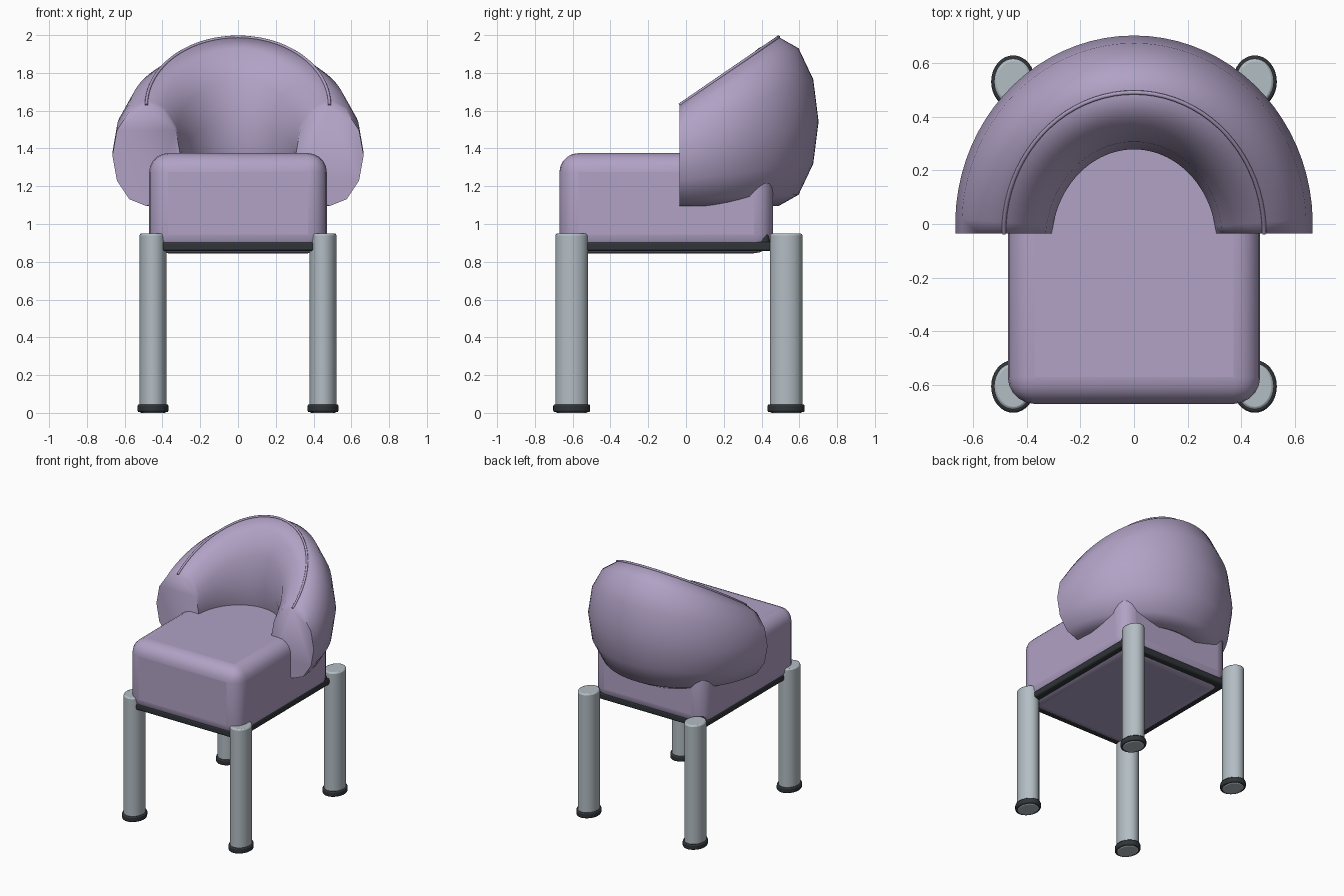
import bpy, bmesh, math
from math import sin, cos, pi, radians

if "Cube" in bpy.data.objects:
    bpy.data.objects.remove(bpy.data.objects["Cube"])


def material(name, rgb):
    m = bpy.data.materials.new(name)
    m.diffuse_color = (*rgb, 1)
    m.use_nodes = True
    m.node_tree.nodes["Principled BSDF"].inputs["Base Color"].default_value = m.diffuse_color
    return m


FABRIC = material("mauve_fabric", (0.44, 0.36, 0.56))
METAL = material("pale_metal", (0.45, 0.51, 0.55))
DARK = material("dark_rubber", (0.03, 0.035, 0.04))


def finish(ob, mat, angle=40, bevel=0, segments=3):
    ob.data.materials.append(mat)
    bpy.ops.object.select_all(action='DESELECT')
    bpy.context.view_layer.objects.active = ob
    ob.select_set(True)
    if bevel:
        b = ob.modifiers.new("bevel", 'BEVEL')
        b.width, b.segments = bevel, segments
        b.limit_method, b.angle_limit = 'ANGLE', radians(50)
    bpy.ops.object.shade_smooth_by_angle(angle=radians(angle))
    return ob


def box(name, lo, hi, mat, bevel, segments):
    bpy.ops.mesh.primitive_cube_add(size=1, location=[(a + b) / 2 for a, b in zip(lo, hi)])
    ob = bpy.context.object
    ob.name = name
    ob.scale = [b - a for a, b in zip(lo, hi)]
    bpy.ops.object.transform_apply(location=False, scale=True)
    return finish(ob, mat, 40, bevel, segments)


def post(name, x, y, z0, z1, rx, ry, mat, bevel=0, top=1.0):
    # elliptical cylinder or cone standing between two heights
    bpy.ops.mesh.primitive_cone_add(vertices=32, radius1=1, radius2=top, depth=z1 - z0,
                                    location=(x, y, (z0 + z1) / 2))
    ob = bpy.context.object
    ob.name = name
    ob.scale = (rx, ry, 1)
    bpy.ops.object.transform_apply(location=False, scale=True)
    return finish(ob, mat, 40, bevel, 2)


# cushioned seat block with the dark frame showing through its lower edge
box("seat", (-0.47, -0.67, 0.845), (0.47, 0.46, 1.375), FABRIC, 0.1, 5)
box("seat_frame", (-0.462, -0.662, 0.856), (0.462, 0.452, 0.906), DARK, 0.012, 2)

# legs, rubber feet and pointed corner brackets
for end, leg_y, tip_y in (("front", -0.605, -0.622), ("rear", 0.53, 0.412)):
    for side, s in (("left", -1), ("right", 1)):
        tag = f"{end}_{side}"
        post(tag + "_leg", s * 0.45, leg_y, 0.0, 0.95, 0.071, 0.086, METAL, 0.01)
        post(tag + "_foot", s * 0.45, leg_y, 0.004, 0.045, 0.082, 0.098, DARK, 0.008)
        post(tag + "_bracket", s * 0.422, tip_y, 0.88, 1.06, 0.038, 0.038, DARK, 0, 0.1)


# wraparound backrest: a twelve-sided oval swept round a half circle, taller at the back
def back_point(theta, phi):
    t = sin(theta)
    width, half = 0.18 + 0.032 * t, 0.2675 + 0.18 * t
    out = width * cos(phi)
    return ((0.485 + out) * cos(theta), -0.035 + (0.525 + out) * t,
            1.095 + half * (1 + sin(phi)))


STEPS, SIDES = 40, 12
bm = bmesh.new()
rings = [[bm.verts.new(back_point(pi * i / STEPS, 2 * pi * j / SIDES)) for j in range(SIDES)]
         for i in range(STEPS + 1)]
for a, b in zip(rings, rings[1:]):
    for j in range(SIDES):
        k = (j + 1) % SIDES
        bm.faces.new((a[j], b[j], b[k], a[k]))
bm.faces.new(rings[0])
bm.faces.new(rings[-1])
bmesh.ops.recalc_face_normals(bm, faces=bm.faces)
mesh = bpy.data.meshes.new("backrest")
bm.to_mesh(mesh)
bm.free()
back = bpy.data.objects.new("backrest", mesh)
bpy.context.collection.objects.link(back)
finish(back, FABRIC, 70)

# thin piping along the backrest ridge
curve = bpy.data.curves.new("backrest_piping", 'CURVE')
curve.dimensions = '3D'
curve.bevel_depth = 0.008
curve.bevel_resolution = 2
curve.use_fill_caps = True
line = curve.splines.new('POLY')
line.points.add(STEPS)
for i, p in enumerate(line.points):
    p.co = (*back_point(pi * i / STEPS, pi / 2), 1)
curve.materials.append(FABRIC)
bpy.context.collection.objects.link(bpy.data.objects.new("backrest_piping", curve))
